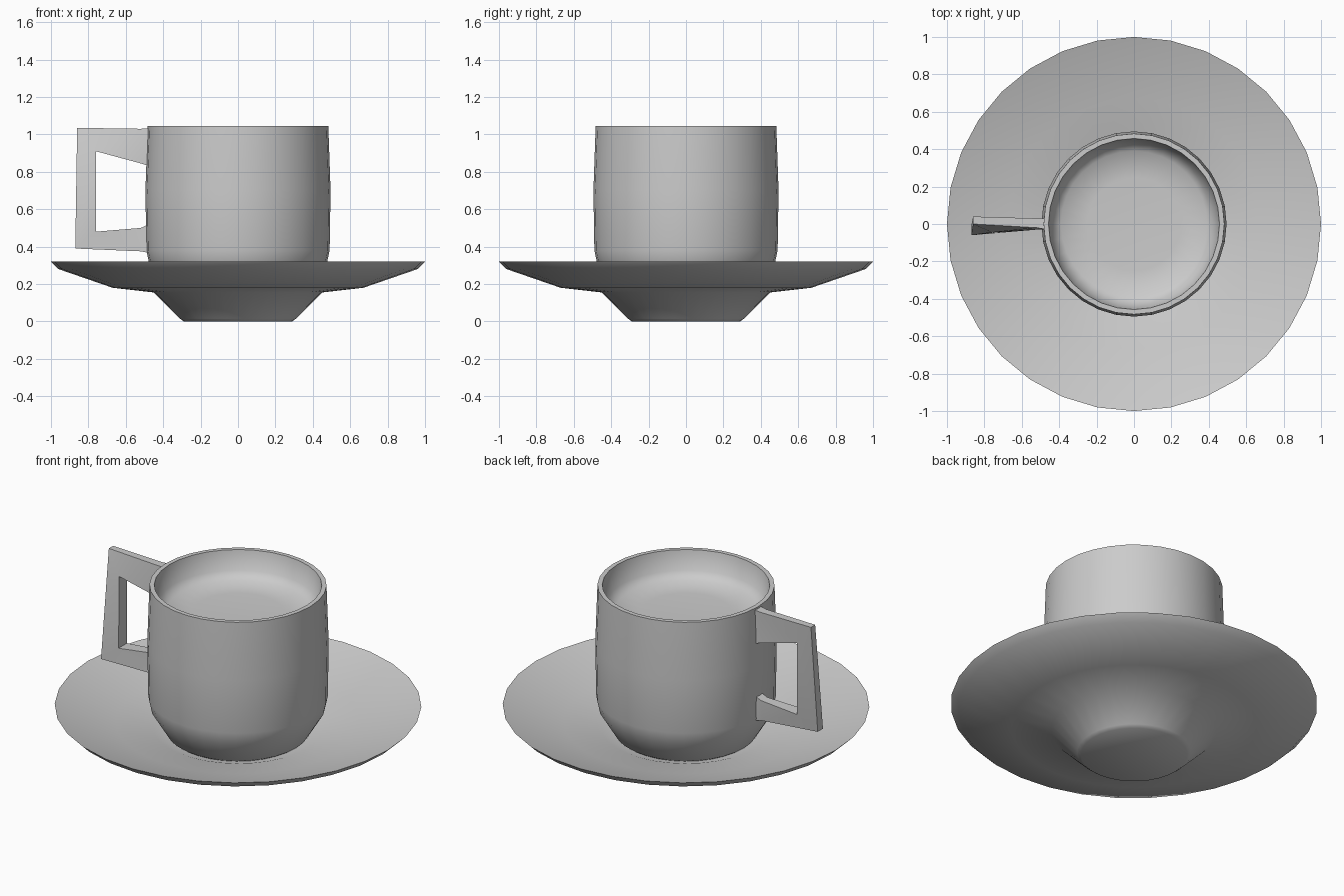
import bpy, bmesh, math

if "Cube" in bpy.data.objects:
    bpy.data.objects.remove(bpy.data.objects["Cube"])

SIDES = 32


def finish(name, bm, angle):
    bmesh.ops.recalc_face_normals(bm, faces=bm.faces)
    mesh = bpy.data.meshes.new(name)
    bm.to_mesh(mesh)
    bm.free()
    obj = bpy.data.objects.new(name, mesh)
    bpy.context.collection.objects.link(obj)
    bpy.ops.object.select_all(action='DESELECT')
    obj.select_set(True)
    bpy.context.view_layer.objects.active = obj
    bpy.ops.object.shade_smooth_by_angle(angle=math.radians(angle))
    return obj


def lathe(name, profile, angle):
    """Revolve (radius, height) points around z; both ends lie on the axis."""
    bm = bmesh.new()
    verts = [bm.verts.new((r, 0, z)) for r, z in profile]
    edges = [bm.edges.new(pair) for pair in zip(verts, verts[1:])]
    bmesh.ops.spin(bm, geom=verts + edges, cent=(0, 0, 0), axis=(0, 0, 1),
                   angle=math.tau, steps=SIDES)
    bmesh.ops.remove_doubles(bm, verts=bm.verts, dist=0.0005)
    return finish(name, bm, angle)


# Saucer: foot, flared underside, thin rim and shallow well
lathe("saucer", [
    (0, 0.005), (0.29, 0.0), (0.31, 0.015), (0.45, 0.155), (0.67, 0.18),
    (0.96, 0.28), (1.0, 0.32), (0.955, 0.305), (0.67, 0.22),
    (0.46, 0.185), (0.38, 0.155), (0, 0.15)], 40)

# Cup: tapered base, straight wall, rim and shallow inner surface
lathe("cup", [
    (0, 0.155), (0.37, 0.155), (0.39, 0.17), (0.475, 0.31), (0.49, 0.38),
    (0.495, 0.70), (0.483, 1.045), (0.457, 1.045), (0.435, 0.93),
    (0.39, 0.89), (0.25, 0.88), (0, 0.878)], 40)

# Handle: square frame swept through four-point sections
# each section: outer x, z, y-min, y-max, then inner x, z, y-min, y-max
sections = [
    ((-0.465, 1.035, -0.03, 0.03), (-0.475, 0.83, -0.03, 0.03)),
    ((-0.52, 1.03, -0.02, 0.03), (-0.52, 0.845, -0.03, 0.025)),
    ((-0.86, 1.035, 0.00, 0.04), (-0.76, 0.91, -0.045, 0.03)),
    ((-0.87, 0.39, -0.06, -0.01), (-0.76, 0.48, -0.05, 0.03)),
    ((-0.52, 0.375, -0.03, 0.02), (-0.52, 0.50, -0.025, 0.03)),
    ((-0.47, 0.365, -0.03, 0.03), (-0.475, 0.52, -0.03, 0.03)),
]
bm = bmesh.new()
rings = []
for (xo, zo, a, b), (xi, zi, c, d) in sections:
    rings.append([bm.verts.new(p) for p in
                  ((xo, a, zo), (xo, b, zo), (xi, d, zi), (xi, c, zi))])
for r0, r1 in zip(rings, rings[1:]):
    for i in range(4):
        j = (i + 1) % 4
        bm.faces.new((r0[i], r0[j], r1[j], r1[i]))
bm.faces.new(rings[0])
bm.faces.new(rings[-1])
bmesh.ops.triangulate(bm, faces=bm.faces)
finish("handle", bm, 30)
